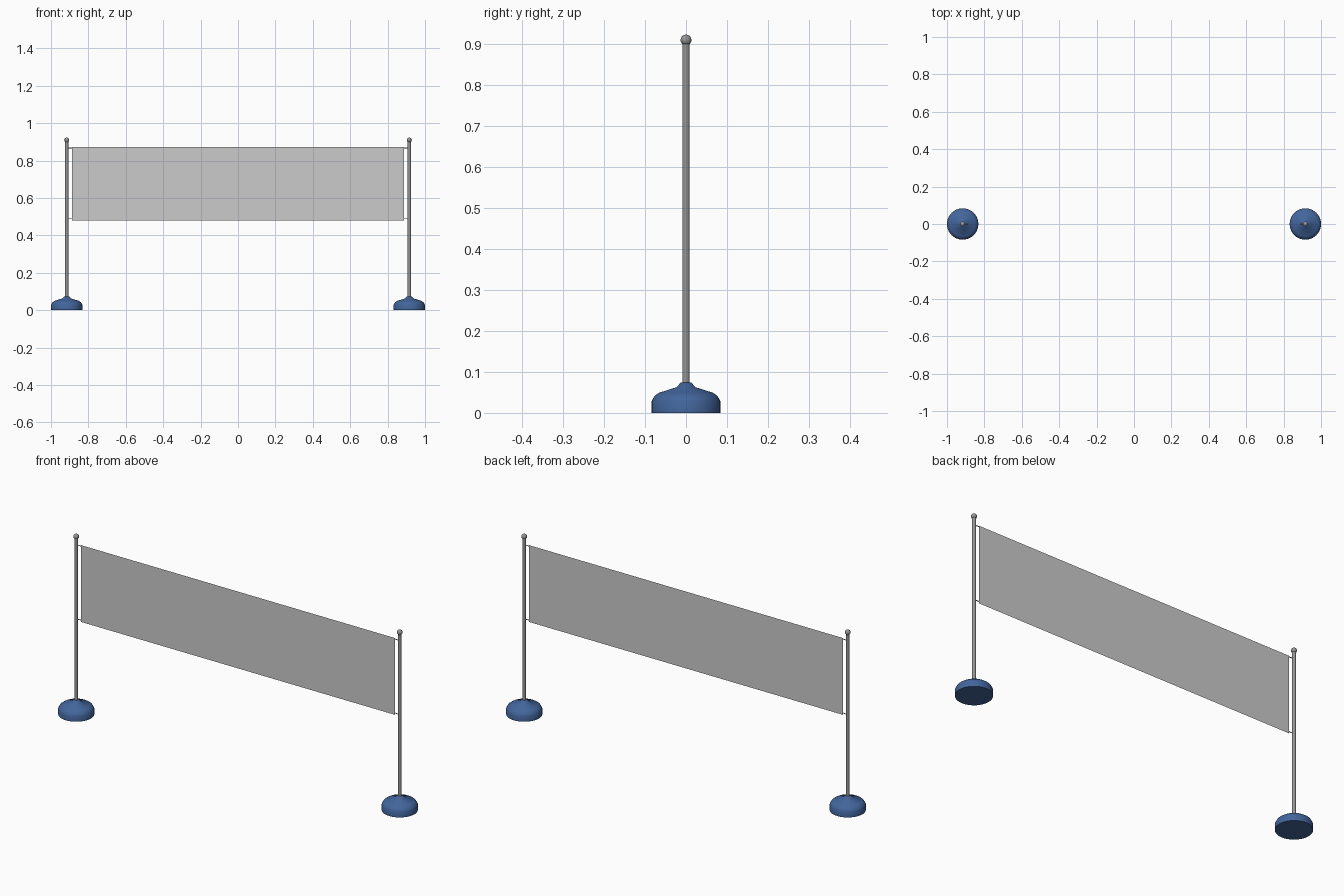
import bpy
import bmesh
import math
from mathutils import Matrix

default = bpy.data.objects.get("Cube")
if default:
    bpy.data.objects.remove(default, do_unlink=True)

POST_X = 0.916
NET_X, NET_LOW, NET_HIGH = 0.888, 0.479, 0.872


def make_material(name, color):
    mat = bpy.data.materials.new(name)
    mat.use_nodes = True
    mat.diffuse_color = color
    shader = mat.node_tree.nodes["Principled BSDF"]
    shader.inputs["Base Color"].default_value = color
    shader.inputs["Alpha"].default_value = color[3]
    return mat


def add_object(name, bm, mat, smooth=True):
    mesh = bpy.data.meshes.new(name)
    bm.to_mesh(mesh)
    bm.free()
    obj = bpy.data.objects.new(name, mesh)
    bpy.context.collection.objects.link(obj)
    mesh.materials.append(mat)
    if smooth:
        bpy.ops.object.select_all(action="DESELECT")
        obj.select_set(True)
        bpy.context.view_layer.objects.active = obj
        bpy.ops.object.shade_smooth_by_angle(angle=math.radians(60))


def lathe(name, profile, x, mat):
    """Spin a radius/height profile around a vertical axis at x."""
    bm = bmesh.new()
    verts = [bm.verts.new((r, 0, z)) for r, z in profile]
    edges = [bm.edges.new(pair) for pair in zip(verts, verts[1:])]
    bmesh.ops.spin(bm, geom=verts + edges, cent=(0, 0, 0), axis=(0, 0, 1),
                   angle=math.tau, steps=40)
    bmesh.ops.remove_doubles(bm, verts=bm.verts, dist=0.00001)
    bmesh.ops.recalc_face_normals(bm, faces=bm.faces)
    bmesh.ops.translate(bm, verts=bm.verts, vec=(x, 0, 0))
    add_object(name, bm, mat)


blue = make_material("base_blue", (0.055, 0.13, 0.33, 1))
steel = make_material("post_steel", (0.3, 0.3, 0.3, 1))
net_grey = make_material("net_grey", (0.65, 0.65, 0.65, 0.52))

base_profile = [(0, 0), (0.084, 0), (0.084, 0.028), (0.077, 0.041),
                (0.066, 0.049), (0.022, 0.063), (0.0135, 0.074), (0, 0.074)]
post_profile = [(0, 0.06), (0.009, 0.06), (0.009, 0.905), (0, 0.905)]

for side, label in ((1, "left"), (-1, "right")):
    x = side * POST_X
    lathe(f"{label}_base", base_profile, x, blue)
    lathe(f"{label}_post", post_profile, x, steel)

    # Round finial on the post
    bm = bmesh.new()
    bmesh.ops.create_uvsphere(bm, u_segments=24, v_segments=16, radius=0.0132,
                              matrix=Matrix.Translation((x, 0, 0.909)))
    add_object(f"{label}_finial", bm, steel)

    # Cords from the net corners to the post
    for z, level in ((NET_HIGH - 0.005, "upper"), (NET_LOW + 0.009, "lower")):
        bm = bmesh.new()
        place = Matrix.Translation((side * (POST_X + NET_X) / 2, 0, z))
        bmesh.ops.create_cone(bm, cap_ends=True, segments=8, radius1=0.002,
                              radius2=0.002, depth=POST_X - NET_X,
                              matrix=place @ Matrix.Rotation(math.pi / 2, 4, "Y"))
        add_object(f"{label}_{level}_cord", bm, steel)

# Fine net as a thin see-through sheet
bm = bmesh.new()
corners = [(-NET_X, NET_LOW), (NET_X, NET_LOW), (NET_X, NET_HIGH), (-NET_X, NET_HIGH)]
bm.faces.new([bm.verts.new((x, 0, z)) for x, z in corners])
add_object("net", bm, net_grey, smooth=False)
